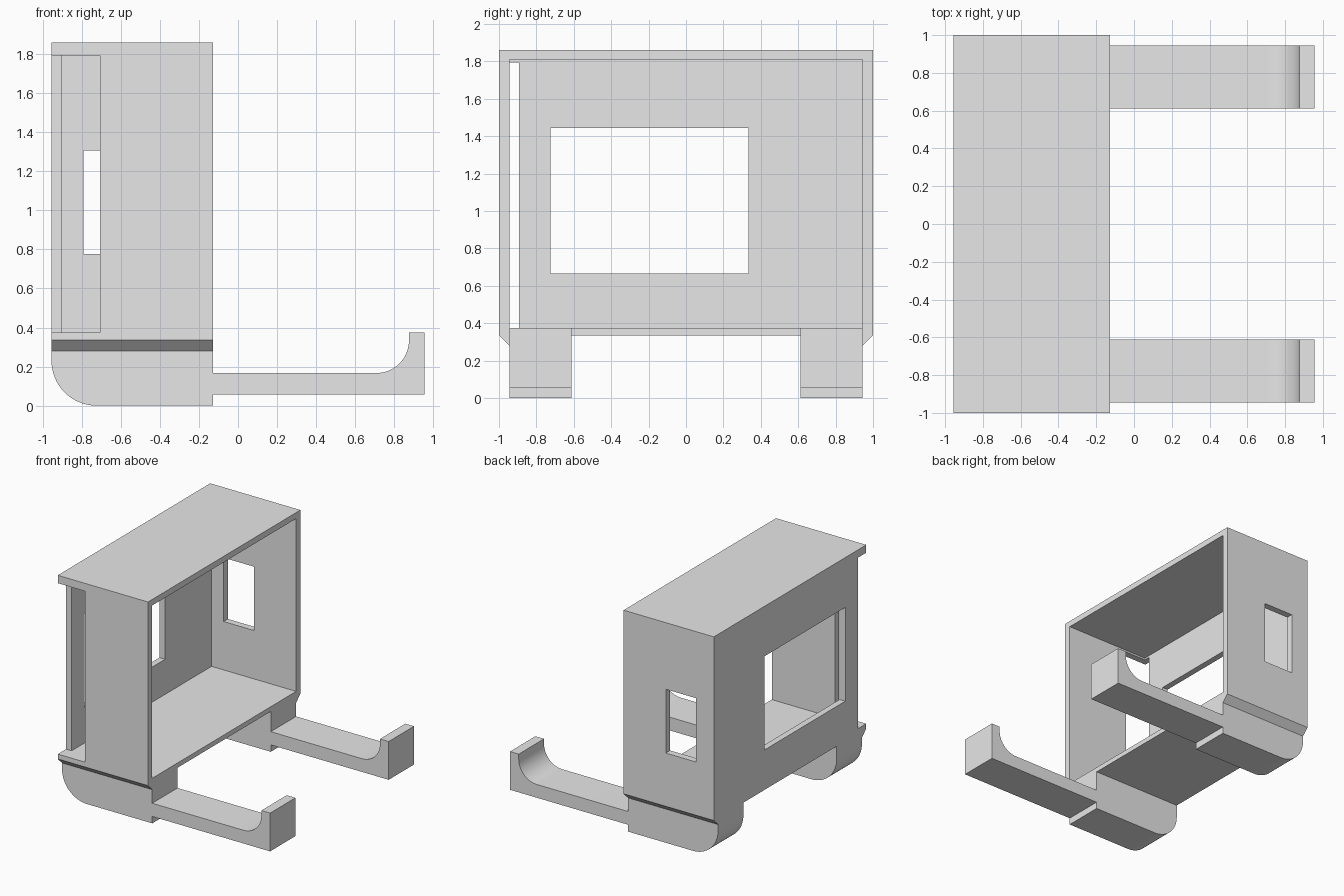
import bpy, bmesh, math

if "Cube" in bpy.data.objects:
    bpy.data.objects.remove(bpy.data.objects["Cube"])

grey = bpy.data.materials.new("plain grey")
grey.diffuse_color = (0.8, 0.8, 0.8, 1)
grey.use_nodes = True
grey.node_tree.nodes["Principled BSDF"].inputs["Base Color"].default_value = grey.diffuse_color


def add_mesh(name, bm):
    bmesh.ops.recalc_face_normals(bm, faces=bm.faces)
    mesh = bpy.data.meshes.new(name)
    bm.to_mesh(mesh)
    bm.free()
    mesh.materials.append(grey)
    obj = bpy.data.objects.new(name, mesh)
    bpy.context.collection.objects.link(obj)
    return obj


def prism(name, points, depth):
    """Extrude a closed 3D outline by a vector."""
    bm = bmesh.new()
    face = bm.faces.new([bm.verts.new(p) for p in points])
    new = bmesh.ops.extrude_face_region(bm, geom=[face], use_keep_orig=True)["geom"]
    bmesh.ops.translate(bm, verts=[v for v in new if isinstance(v, bmesh.types.BMVert)], vec=depth)
    return add_mesh(name, bm)


def box(name, x, y, z):
    return prism(name, [(x[0], y[0], z[0]), (x[1], y[0], z[0]),
                        (x[1], y[1], z[0]), (x[0], y[1], z[0])], (0, 0, z[1] - z[0]))


def boolean(target, other, operation):
    mod = target.modifiers.new(other.name, 'BOOLEAN')
    mod.operation, mod.solver, mod.object = operation, 'EXACT', other
    bpy.context.view_layer.objects.active = target
    bpy.ops.object.modifier_apply(modifier=mod.name)
    bpy.data.objects.remove(other)


def arc(cx, cz, r, start, end, n=16):
    return [(cx + r * math.cos(math.radians(start + (end - start) * i / n)),
             cz + r * math.sin(math.radians(start + (end - start) * i / n))) for i in range(n + 1)]


# Overall sizes
BACK, FRONT, TIP = -0.956, -0.127, 0.956
BASE, FLOOR, TOP = 0.335, 0.375, 1.86
INNER = 0.944

# Case: box open towards +x
case = box("case", (BACK, FRONT), (-1, 1), (BASE, TOP))
cutters = [
    ("hollow", (-0.904, 0.2), (-INNER, INNER), (FLOOR, 1.81)),
    ("back_window", (-1.1, -0.8), (-0.725, 0.334), (0.667, 1.445)),
    ("side_window", (-0.793, -0.515), (0.8, 1.1), (0.777, 1.307)),
    ("corner_slot", (-1.1, -0.708), (-1.1, -0.892), (FLOOR, 1.795)),
]
for cutter in cutters:
    boolean(case, box(*cutter), 'DIFFERENCE')

# Hooked arm outline: rounded foot, flat arm, filleted upturned tip
RF, RH = 0.23, 0.166
outline = [(BACK, BASE + 0.02)]
outline += arc(BACK + RF, RF, RF, 180, 270)
outline += [(FRONT, 0), (FRONT, 0.057), (TIP, 0.057), (TIP, 0.375), (0.876, 0.375)]
outline += arc(0.876 - RH, 0.167 + RH, RH, 0, -90)
outline += [(FRONT, 0.167), (FRONT, BASE + 0.02)]

for side in (-1, 1):
    arm = prism("hook_arm", [(x, side * 0.612, z) for x, z in outline],
                (0, side * (INNER - 0.612), 0))
    boolean(case, arm, 'UNION')
    # Sloped strip under the side wall
    strip = prism("sloped_strip", [(BACK, side * INNER, 0.28), (BACK, side, BASE),
                                   (BACK, side * INNER, BASE)], (FRONT - BACK, 0, 0))
    boolean(case, strip, 'UNION')

# Smooth the curves, keep edges sharp
case.name = "case_with_hook_arms"
bpy.context.view_layer.objects.active = case
case.select_set(True)
bpy.ops.object.shade_smooth_by_angle(angle=math.radians(30))
